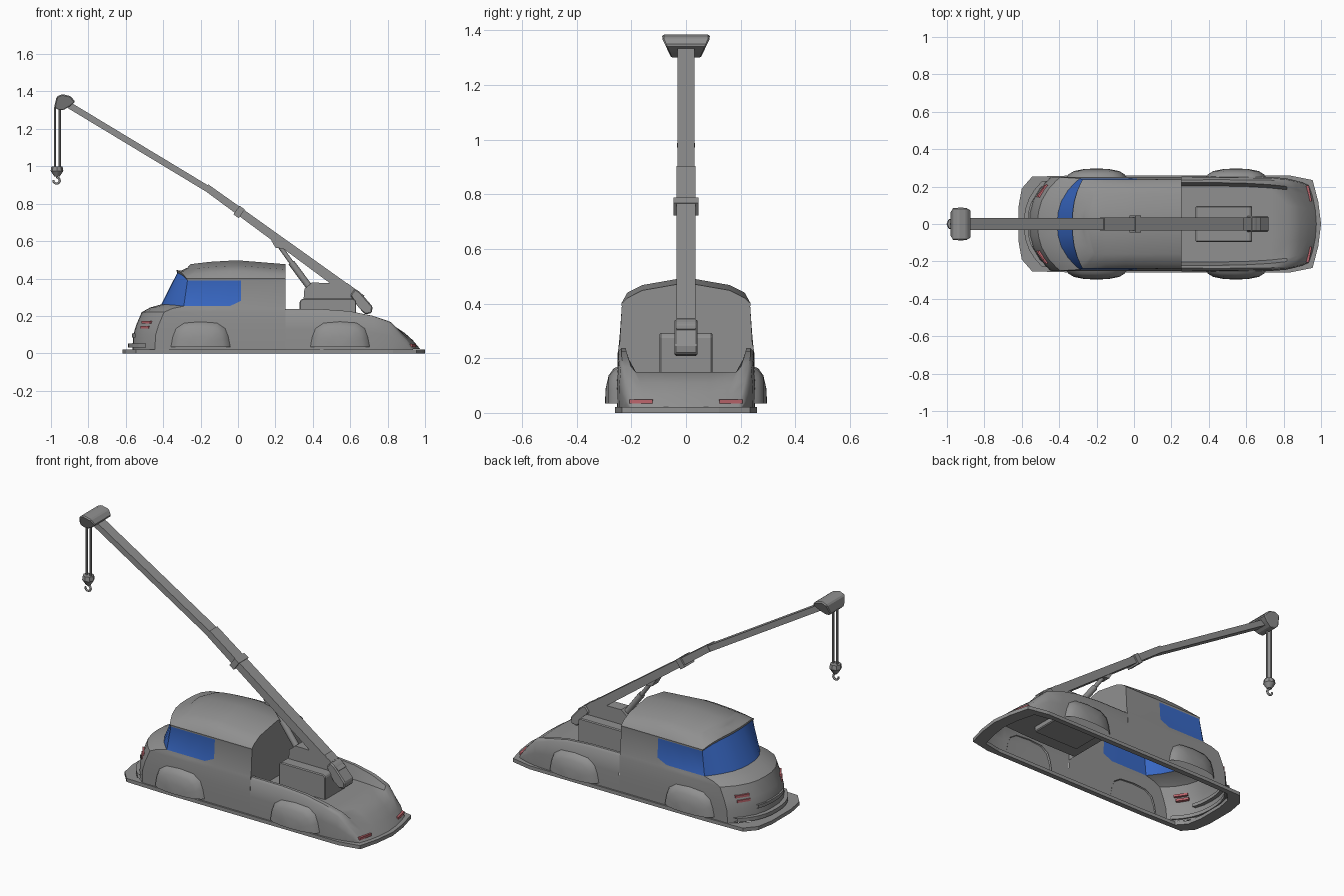
import bpy, bmesh, math
from mathutils import Vector

if "Cube" in bpy.data.objects:
    bpy.data.objects.remove(bpy.data.objects["Cube"])


def material(name, rgb):
    m = bpy.data.materials.new(name)
    m.diffuse_color = (*rgb, 1)
    m.use_nodes = True
    m.node_tree.nodes["Principled BSDF"].inputs["Base Color"].default_value = m.diffuse_color
    return m


GREY = material("body_grey", (0.28, 0.28, 0.28))
BLUE = material("glass_blue", (0.04, 0.14, 0.56))
RED = material("lamp_red", (0.5, 0.13, 0.15))


def make(name, bm, mats=(GREY,), smooth=None):
    bmesh.ops.remove_doubles(bm, verts=bm.verts, dist=0.0005)
    bmesh.ops.recalc_face_normals(bm, faces=bm.faces)
    me = bpy.data.meshes.new(name)
    bm.to_mesh(me)
    bm.free()
    for m in mats:
        me.materials.append(m)
    ob = bpy.data.objects.new(name, me)
    bpy.context.collection.objects.link(ob)
    if smooth:
        bpy.ops.object.select_all(action='DESELECT')
        ob.select_set(True)
        bpy.context.view_layer.objects.active = ob
        bpy.ops.object.shade_smooth_by_angle(angle=math.radians(smooth))
    return ob


def grid(bm, rows, paint=lambda i, j: 0, side=1):
    """Quad sheet through rows of points, optionally mirrored in y."""
    vs = [[bm.verts.new((x, y * side, z)) for x, y, z in r] for r in rows]
    for i in range(len(vs) - 1):
        for j in range(len(vs[0]) - 1):
            f = bm.faces.new((vs[i][j], vs[i][j + 1], vs[i + 1][j + 1], vs[i + 1][j]))
            f.material_index = paint(i, j)


def prism(name, prof, hw, bevel=0):
    """Extrude an x-z profile along y."""
    bm = bmesh.new()
    a = [bm.verts.new((x, -hw, z)) for x, z in prof]
    b = [bm.verts.new((x, hw, z)) for x, z in prof]
    bm.faces.new(a)
    bm.faces.new(b)
    n = len(a)
    for i in range(n):
        bm.faces.new((a[i], a[(i + 1) % n], b[(i + 1) % n], b[i]))
    if bevel:
        bmesh.ops.bevel(bm, geom=bm.edges[:], offset=bevel, segments=1, affect='EDGES')
    return make(name, bm)


def beam(name, p, q, tp, tq, hw):
    p, q = Vector(p), Vector(q)
    d = (q - p).normalized()
    n = Vector((-d.y, d.x))
    return prism(name, [p + n * tp / 2, q + n * tq / 2, q - n * tq / 2, p - n * tp / 2], hw)


def rod(name, p, q, r1, r2, sides=12):
    p, q = Vector(p), Vector(q)
    bm = bmesh.new()
    bmesh.ops.create_cone(bm, cap_ends=True, segments=sides, radius1=r1, radius2=r2, depth=(q - p).length)
    bm.transform((q - p).to_track_quat('Z', 'Y').to_matrix().to_4x4())
    bmesh.ops.translate(bm, verts=bm.verts, vec=(p + q) / 2)
    return make(name, bm, smooth=40)


# cab and nose: stacked half rings (z, centre lift, front x, corner depth, half width)
LEVELS = [(.02, 0, -.565, .12, .25), (.10, 0, -.56, .12, .252), (.15, 0, -.545, .12, .252),
          (.22, 0, -.515, .12, .25), (.24, .005, -.47, .12, .247), (.252, .01, -.41, .12, .243),
          (.39, .04, -.325, .055, .235), (.40, .045, -.33, .055, .237), (.44, .03, -.305, .06, .215),
          (.468, .012, -.27, .06, .16), (.496, 0, -.255, 0, 0)]
T = [0, .25, .5, .75, .92, 1]
SIDE = [-.15, -.045, .015, .255]
rows = []
for k, (z, lift, xf, d, w) in enumerate(LEVELS):
    pts = [(xf + d * t ** 2.5, w * t, z + lift * (1 - t ** 4)) for t in T]
    pts += [(x, w, .28 if k == 5 and x == .015 else z) for x in SIDE]
    if k >= 8:
        pts = [(x, y, h - .3 * x * x) for x, y, h in pts]
    rows.append(pts)
bm = bmesh.new()
for s in (1, -1):
    grid(bm, rows, lambda i, j: 1 if i == 5 and j < 8 else 0, s)
back = [r[-1] for r in rows[2:]]
bm.faces.new([bm.verts.new(p) for p in back] +
             [bm.verts.new((x, -y, z)) for x, y, z in reversed(back[:-1])])
make("cab_body", bm, (GREY, BLUE), 35)

# rear body: open bed between two rails (x, half width, rail z, floor z, inner half width, tail bow)
REAR = [(.255, .251, .237, .15, .215, 0), (.45, .252, .236, .15, .215, 0), (.60, .251, .225, .15, .212, 0),
        (.72, .25, .20, .15, .205, .01), (.81, .243, .168, .149, .195, .02), (.86, .232, .115, .11, .18, .03),
        (.90, .22, .07, .07, .165, .035), (.935, .205, .022, .022, .15, .04)]
rows = []
for x, w, rail, floor, inn, bow in REAR:
    sec = [(w, .02), (w + .002, .02 + (rail - .02) * .5), (w - .004, rail - .012 * (rail > .1)), (w - .015, rail),
           (inn + .006, rail), (inn - .012, floor), (inn * .5, floor), (0, floor)]
    rows.append([(x + bow * (1 - (y / w) ** 2), y, z) for y, z in sec])
bm = bmesh.new()
for s in (1, -1):
    grid(bm, rows, side=s)
make("rear_body", bm, smooth=40)

# wheel covers
ARCH = [(-.162, .035), (-.152, .09), (-.135, .135), (-.09, .165), (0, .172), (.09, .165),
        (.135, .135), (.152, .09), (.162, .035)]
for label, cx in (("front", -.2), ("rear", .545)):
    for s in (1, -1):
        bm = bmesh.new()
        grid(bm, [[(cx + x * r, y, .035 + (z - .035) * r) for x, z in ARCH]
                  for r, y in ((1, .245), (.93, .265), (.75, .283), (.4, .294), (0, .297))], side=s)
        make(f"{label}_wheel_cover_{'left' if s > 0 else 'right'}", bm, smooth=60)

# flat skirt ring under the body
half = [(-.618, 0), (-.618, .09), (-.60, .19), (-.545, .253), (-.3, .26), (.83, .26), (.955, .235), (.985, .12), (1.0, 0)]
loop = half + [(x, -y) for x, y in reversed(half[1:-1])]
bm = bmesh.new()
inner = [(.19 + (x - .19) * .91, y * .88) for x, y in loop]
path = [[(*p, z) for p in src] for src, z in ((loop, 0), (loop, .012), (loop, .021), (inner, .021), (inner, 0), (loop, 0))]
grid(bm, [r + r[:1] for r in path])
make("skirt", bm)

# front bumper and grille trim, following the nose
for name, x0, z0, z1, th, w in (("front_bumper", -.588, .03, .052, .035, .23), ("nose_trim", -.568, .085, .105, .03, .12)):
    bm = bmesh.new()
    ts = [i / 5 for i in range(-5, 6)]
    depth = .12 * (w / .25) ** 2.5
    strip = [[(x0 + dx + depth * abs(t) ** 2.5, w * t, z) for dx, z in
              ((0, z0), (0, z1), (th, z1), (th, z0), (0, z0))] for t in ts]
    grid(bm, strip)
    make(name, bm)

# head lamps (two slits each side) and tail lamps
for s in (1, -1):
    side = "left" if s > 0 else "right"
    for name, loc, rot, dim in (("head_lamp_upper", (-.484, .175, .166), -.6, (.02, .08, .014)),
                                ("head_lamp_lower", (-.492, .172, .14), -.6, (.02, .075, .014)),
                                ("tail_lamp", (.918, .16, .042), .2, (.05, .085, .014))):
        bpy.ops.mesh.primitive_cube_add(size=1, location=(loc[0], loc[1] * s, loc[2]), rotation=(0, 0, rot * s))
        ob = bpy.context.object
        ob.name = f"{name}_{side}"
        ob.scale = dim
        ob.data.materials.append(RED)

# crane base box with its centre plate
prism("crane_base", [(.33, .12), (.33, .28), (.345, .292), (.62, .292), (.632, .28), (.632, .12)], .097, bevel=.005)
prism("crane_plate", [(.35, .28), (.355, .345), (.395, .378), (.585, .375), (.625, .345), (.63, .28)], .034)
prism("boom_pivot", [(.60, .31), (.625, .345), (.65, .33), (.72, .25), (.715, .215), (.68, .208), (.645, .245)], .042, bevel=.006)

# telescopic boom
beam("boom_lower", (.66, .285), (-.17, .888), .056, .038, .035)
beam("boom_upper", (-.15, .872), (-.90, 1.325), .034, .034, .032)
beam("boom_collar", (.02, .746), (-.008, .766), .057, .057, .045)

# lifting ram
prism("ram_bracket", [(.17, .64), (.18, .60), (.20, .565), (.235, .56), (.275, .555), (.25, .58)], .028)
rod("ram_piston", (.225, 0, .57), (.30, 0, .465), .012, .012)
rod("ram_cylinder", (.285, 0, .485), (.40, 0, .33), .018, .018)

# boom head, wider at the top
head = prism("boom_head", [(-.982, 1.32), (-.97, 1.372), (-.94, 1.386), (-.895, 1.375), (-.87, 1.345),
                           (-.90, 1.32), (-.935, 1.30), (-.965, 1.302)], .087, bevel=.006)
for v in head.data.vertices:
    v.co.y *= .62 + .38 * min(1, max(0, (v.co.z - 1.3) / .07))

# cables and hook
for i, x in enumerate((-.979, -.953)):
    rod(f"cable_{i}", (x, 0, 1.32), (x, 0, .99), .006, .006, 8)
rod("hook_block_top", (-.968, 0, .975), (-.968, 0, 1.0), .034, .03, 8)
rod("hook_block_bottom", (-.968, 0, .945), (-.968, 0, .975), .014, .034, 8)
cu = bpy.data.curves.new("hook", 'CURVE')
cu.dimensions = '3D'
cu.bevel_depth = .006
cu.bevel_resolution = 2
cu.use_fill_caps = True
cu.materials.append(GREY)
sp = cu.splines.new('POLY')
pts = [(-.968, .95)] + [(-.970 + .017 * math.cos(math.radians(a)), .924 + .017 * math.sin(math.radians(a)))
                        for a in range(80, -191, -30)]
sp.points.add(len(pts) - 1)
for p, (x, z) in zip(sp.points, pts):
    p.co = (x, 0, z, 1)
bpy.context.collection.objects.link(bpy.data.objects.new("hook", cu))
